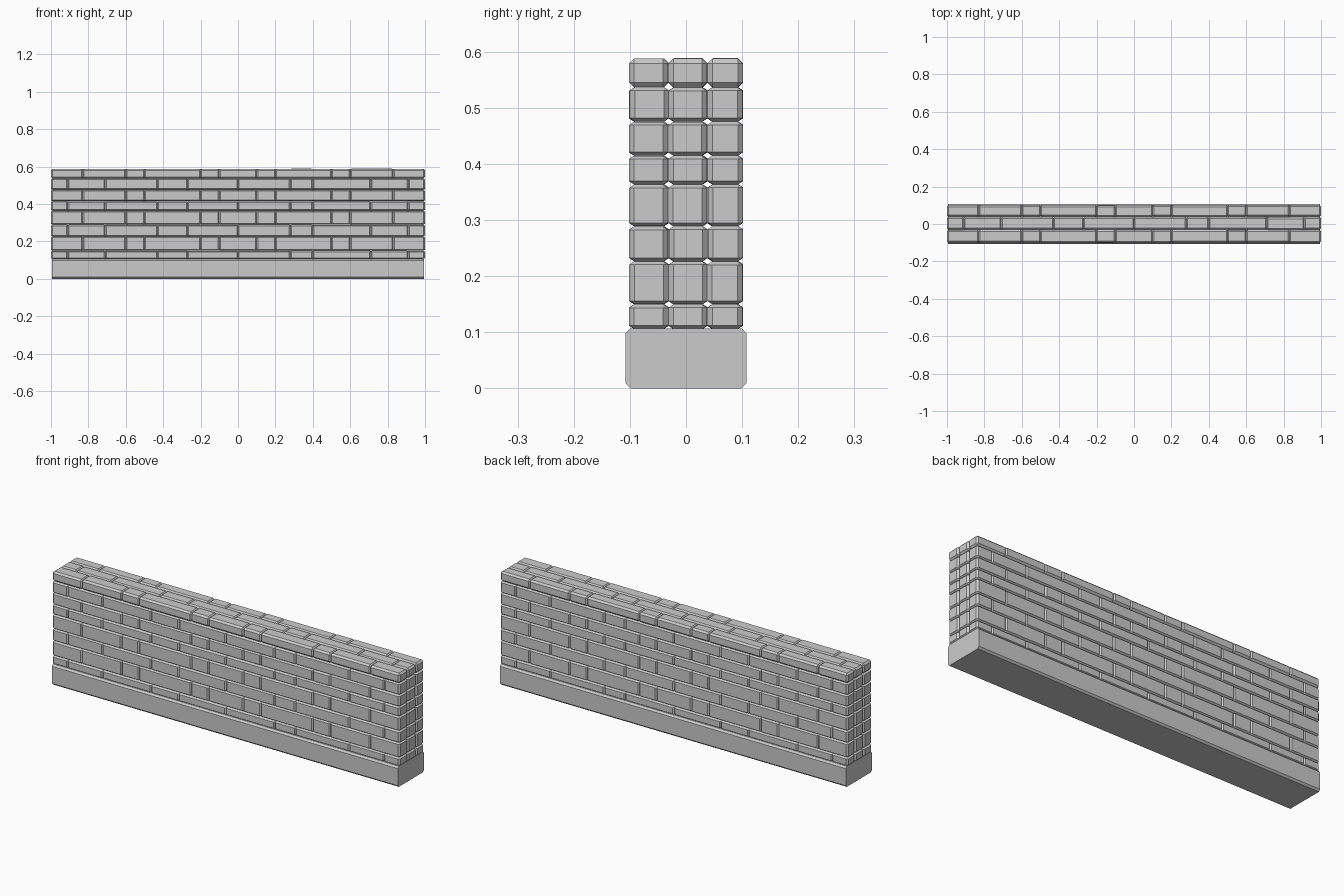
import bpy, bmesh, itertools, random
from mathutils import Vector

if "Cube" in bpy.data.objects:
    bpy.data.objects.remove(bpy.data.objects["Cube"])
random.seed(4)


def finish(bm, name):
    bmesh.ops.recalc_face_normals(bm, faces=bm.faces)
    me = bpy.data.meshes.new(name)
    bm.to_mesh(me)
    bm.free()
    ob = bpy.data.objects.new(name, me)
    bpy.context.collection.objects.link(ob)
    return ob


def brick(bm, lo, hi, cham):
    """Chamfered block: hull of three points per corner, one per axis."""
    part = bmesh.new()
    for s in itertools.product((0, 1), repeat=3):
        for axis in range(3):
            p = [(hi[i] - (i != axis) * cham[i]) if s[i] else
                 (lo[i] + (i != axis) * cham[i]) for i in range(3)]
            part.verts.new(p)
    bmesh.ops.convex_hull(part, input=part.verts[:])
    bmesh.ops.dissolve_limit(part, angle_limit=0.01, verts=part.verts[:],
                             edges=part.edges[:])
    tmp = bpy.data.meshes.new("tmp")
    part.to_mesh(tmp)
    part.free()
    bm.from_mesh(tmp)
    bpy.data.meshes.remove(tmp)


# Plinth: long block with chamfered lengthwise edges
bm = bmesh.new()
bmesh.ops.create_cube(bm, size=1)
for v in bm.verts:
    v.co = Vector((v.co.x * 1.99, v.co.y * 0.216, (v.co.z + 0.5) * 0.107))
long_edges = [e for e in bm.edges
              if abs(e.verts[0].co.x - e.verts[1].co.x) > 1]
bmesh.ops.bevel(bm, geom=long_edges, offset=0.009, segments=1, affect='EDGES')
finish(bm, "plinth")

# Brick courses: three rows deep, joints staggered by course and row
heights = [0.106, 0.150, 0.2265, 0.289, 0.3635, 0.415, 0.4755, 0.5365, 0.588]
rows = [-0.101, -0.031, 0.038, 0.101]
joints = [
    [-1, -0.91, -0.71, -0.43, -0.27, 0, 0.28, 0.40, 0.71, 0.91, 1],
    [-1, -0.83, -0.6, -0.5, -0.2, -0.1, 0.1, 0.2, 0.5, 0.6, 0.83, 1],
]
for c in range(8):
    bm = bmesh.new()
    for r in range(3):
        xs = joints[(c + r) % 2]
        for i in range(len(xs) - 1):
            # inner joints overlap slightly so their grooves stay narrow
            x0 = xs[i] - (0.003 if i else 0)
            x1 = xs[i + 1] + (0.003 if i < len(xs) - 2 else 0)
            d = random.uniform(-0.001, 0.001)
            brick(bm, (x0, rows[r] + d, heights[c]),
                  (x1, rows[r + 1] + d, heights[c + 1] + d * 0.5),
                  (0.009, 0.009, 0.009 if c == 7 else 0.006))
    finish(bm, f"brick_course_{c + 1}")
